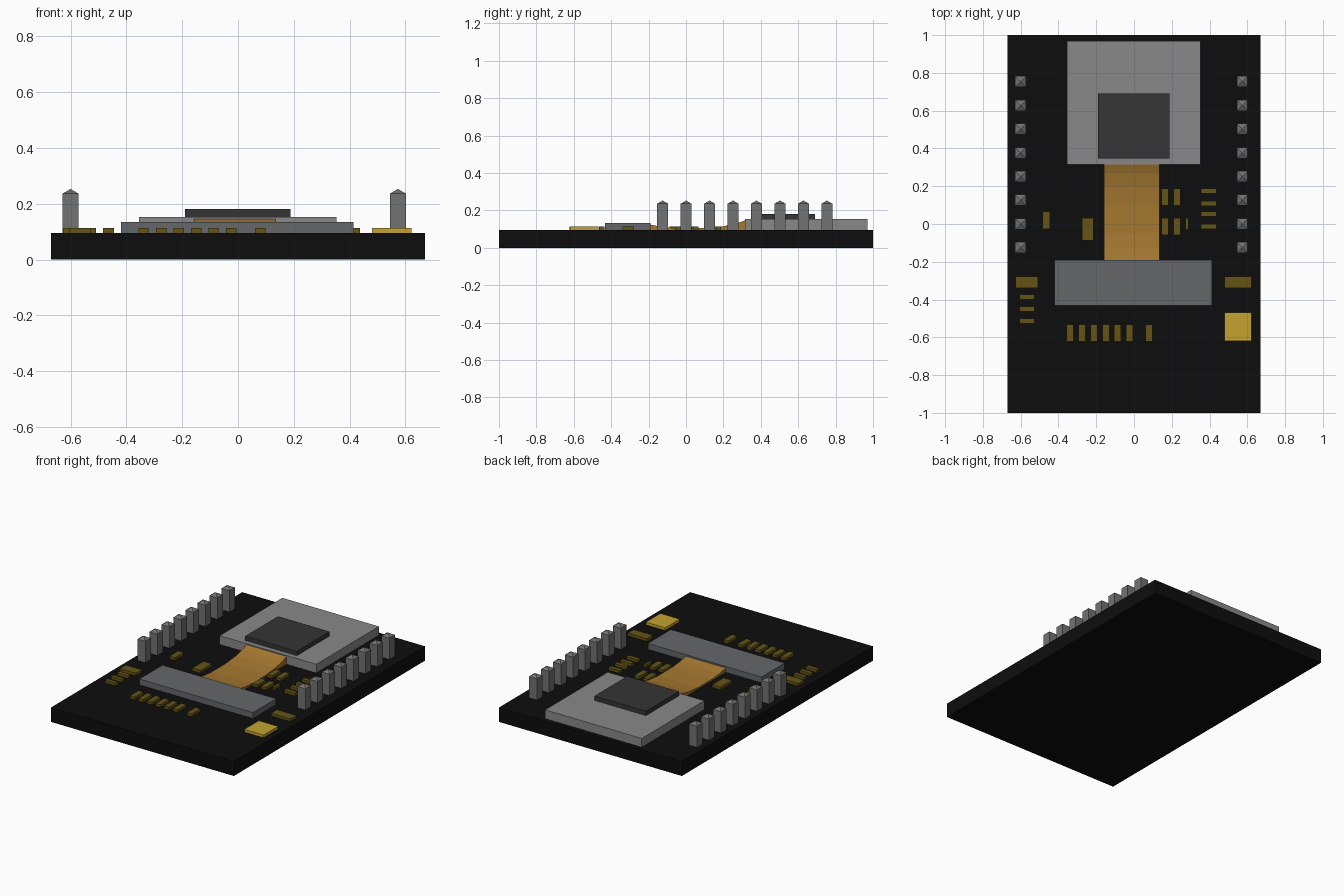
import bpy, bmesh

if "Cube" in bpy.data.objects:
    bpy.data.objects.remove(bpy.data.objects["Cube"])

def mat(name, rgb):
    m = bpy.data.materials.new(name)
    m.diffuse_color = (*rgb, 1)
    m.use_nodes = True
    m.node_tree.nodes["Principled BSDF"].inputs["Base Color"].default_value = m.diffuse_color
    return m

BLACK = mat("board_black", (0.004, 0.004, 0.004))
SILVER = mat("module_silver", (0.25, 0.25, 0.25))
DARK = mat("chip_dark", (0.035, 0.035, 0.035))
SLATE = mat("connector_slate", (0.13, 0.135, 0.14))
STEEL = mat("pin_steel", (0.17, 0.17, 0.17))
AMBER = mat("flex_amber", (0.38, 0.19, 0.03))
GOLD = mat("pad_gold", (0.55, 0.37, 0.03))
OLIVE = mat("part_olive", (0.13, 0.09, 0.008))
TOP = 0.095  # board surface

def make(name, bm, m):
    bmesh.ops.recalc_face_normals(bm, faces=bm.faces[:])
    me = bpy.data.meshes.new(name)
    bm.to_mesh(me)
    bm.free()
    me.materials.append(m)
    ob = bpy.data.objects.new(name, me)
    bpy.context.collection.objects.link(ob)
    return ob

def box(name, x0, x1, y0, y1, z0, z1, m):
    bm = bmesh.new()
    bmesh.ops.create_cube(bm, size=1)
    for v in bm.verts:
        v.co = ((x0 + x1) / 2 + v.co.x * (x1 - x0),
                (y0 + y1) / 2 + v.co.y * (y1 - y0),
                (z0 + z1) / 2 + v.co.z * (z1 - z0))
    return make(name, bm, m)

# Board and main components
box("circuit_board", -0.67, 0.67, -1, 1, 0, TOP, BLACK)
box("module_plate", -0.355, 0.353, 0.315, 0.97, TOP, 0.153, SILVER)
box("module_chip", -0.19, 0.188, 0.347, 0.69, 0.153, 0.182, DARK)
box("flex_connector", -0.42, 0.413, -0.432, -0.19, TOP, 0.134, SLATE)
box("gold_pad", 0.48, 0.622, -0.62, -0.468, TOP, 0.113, GOLD)

# Sagging flex ribbon between connector and module
bm = bmesh.new()
profile = [(-0.2, 0.126), (-0.13, 0.112), (-0.05, 0.105), (0.1, 0.105),
           (0.2, 0.115), (0.27, 0.13), (0.32, 0.148)]
loop = profile + [(0.32, TOP), (-0.2, TOP)]
face = bm.faces.new([bm.verts.new((-0.158, y, z)) for y, z in loop])
ext = bmesh.ops.extrude_face_region(bm, geom=[face])
bmesh.ops.translate(bm, vec=(0.293, 0, 0),
                    verts=[g for g in ext["geom"] if isinstance(g, bmesh.types.BMVert)])
make("flex_ribbon", bm, AMBER)

# Header pins with pyramid tips
def pin(name, x, y, h=0.029):
    bm = bmesh.new()
    corners = [(-h, -h), (h, -h), (h, h), (-h, h)]
    lo = [bm.verts.new((x + a, y + b, TOP)) for a, b in corners]
    hi = [bm.verts.new((x + a, y + b, 0.236)) for a, b in corners]
    tip = bm.verts.new((x, y, 0.253))
    bm.faces.new(lo)
    for i in range(4):
        j = (i + 1) % 4
        bm.faces.new((lo[i], lo[j], hi[j], hi[i]))
        bm.faces.new((hi[i], hi[j], tip))
    make(name, bm, STEEL)

for side, x in (("left", -0.6), ("right", 0.573)):
    for i in range(8):
        pin(f"{side}_pin_{i + 1}", x, -0.125 + i * 0.1255)

# Small surface-mounted parts: x0, x1, y0, y1
parts = [(-0.627, -0.508, -0.34, -0.278), (0.48, 0.622, -0.34, -0.278),
         (-0.484, -0.444, -0.026, 0.066), (-0.275, -0.214, -0.087, 0.032),
         (0.272, 0.288, -0.03, 0.032)]
parts += [(-0.606, -0.527, y, y + 0.027) for y in (-0.4, -0.464, -0.527)]
parts += [(x, x + 0.037, -0.622, -0.532)
          for x in (-0.357, -0.294, -0.231, -0.168, -0.106, -0.043, 0.061)]
parts += [(x, x + 0.037, y, y + 0.09) for x in (0.145, 0.209) for y in (0.098, -0.058)]
parts += [(0.354, 0.437, y, y + 0.027) for y in (0.161, 0.096, 0.039, -0.026)]
for i, p in enumerate(parts):
    box(f"surface_part_{i + 1}", *p, TOP, 0.113, OLIVE)
